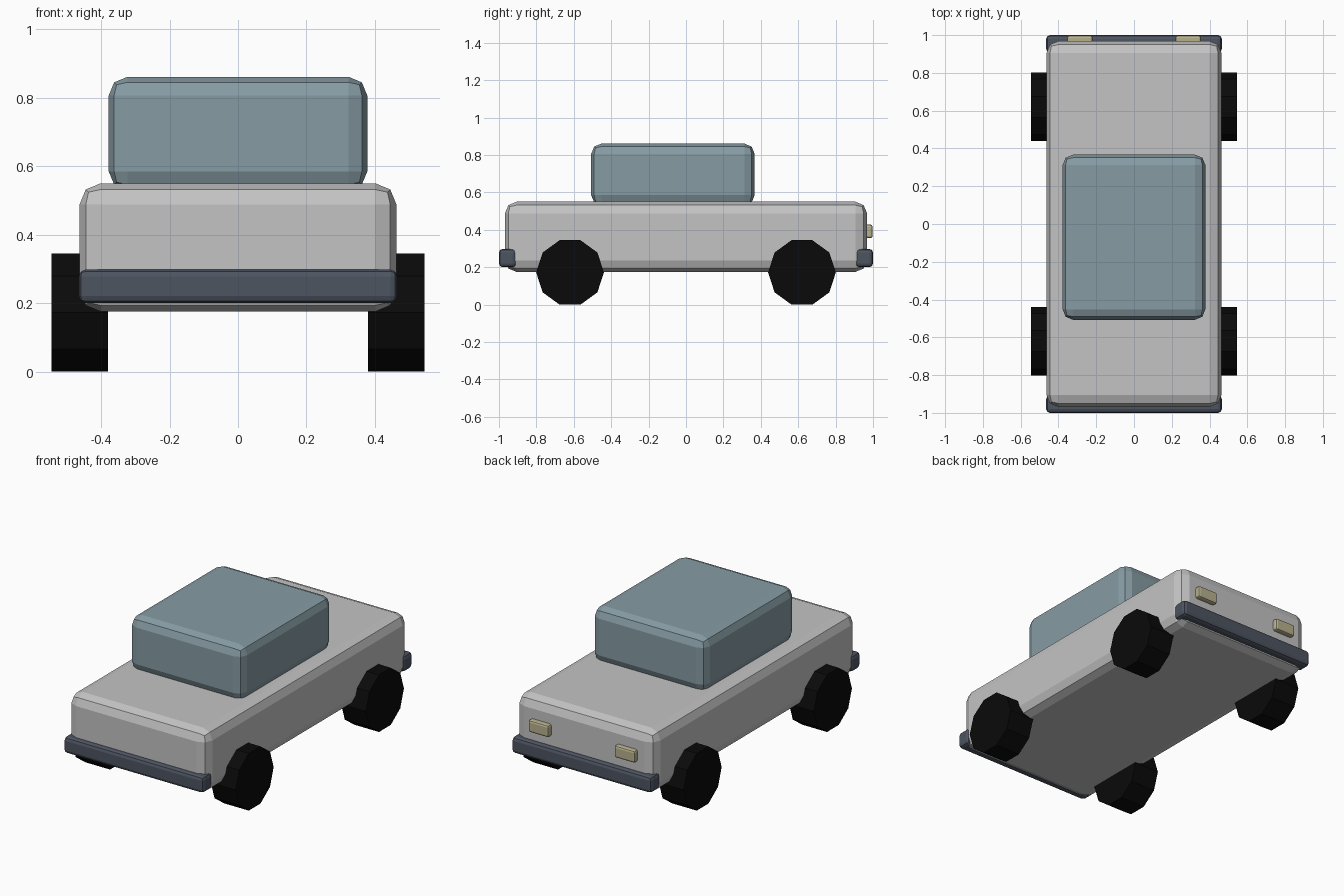
import bpy
import math

if "Cube" in bpy.data.objects:
    bpy.data.objects.remove(bpy.data.objects["Cube"], do_unlink=True)


def material(name, rgb):
    mat = bpy.data.materials.new(name)
    mat.use_nodes = True
    mat.diffuse_color = (*rgb, 1)
    mat.node_tree.nodes["Principled BSDF"].inputs["Base Color"].default_value = (*rgb, 1)
    return mat


paint = material("light_grey_paint", (0.55, 0.55, 0.55))
glass = material("blue_grey_glass", (0.24, 0.33, 0.37))
trim = material("dark_slate_trim", (0.075, 0.09, 0.12))
lamp = material("pale_yellow_lamp", (0.48, 0.44, 0.27))
rubber = material("black_rubber", (0.003, 0.003, 0.003))


def box(name, low, high, bevel, mat):
    """Box between two corners with rounded, flat-shaded edges."""
    centre = [(a + b) / 2 for a, b in zip(low, high)]
    bpy.ops.mesh.primitive_cube_add(size=1, location=centre)
    ob = bpy.context.object
    ob.name = name
    ob.scale = [b - a for a, b in zip(low, high)]
    bpy.ops.object.transform_apply(location=False, rotation=False, scale=True)
    mod = ob.modifiers.new("rounded_edges", 'BEVEL')
    mod.width = bevel
    mod.segments = 2
    ob.data.materials.append(mat)
    return ob


# Body and cabin
box("body", (-0.463, -0.968, 0.175), (0.463, 0.968, 0.55), 0.062, paint)
box("cabin", (-0.378, -0.507, 0.53), (0.378, 0.367, 0.861), 0.055, glass)

# Bumpers
box("front_bumper", (-0.465, -1, 0.2), (0.465, -0.907, 0.298), 0.02, trim)
box("back_bumper", (-0.465, 0.907, 0.2), (0.465, 1, 0.298), 0.02, trim)

for side, sx in (("left", 1), ("right", -1)):
    # Lamps on the +y end
    x = sx * 0.287
    box(side + "_lamp", (x - 0.068, 0.94, 0.355), (x + 0.068, 0.998, 0.428), 0.012, lamp)

    # Ten-sided wheels resting on a flat facet
    for end, sy in (("front", -1), ("back", 1)):
        bpy.ops.mesh.primitive_cylinder_add(
            vertices=10, radius=0.181, depth=0.165,
            location=(sx * 0.4625, sy * 0.62, 0.172),
            rotation=(math.pi / 2, 0, math.pi / 2))
        wheel = bpy.context.object
        wheel.name = f"{end}_{side}_wheel"
        # Turn the facets so that one lies flat on the ground
        bpy.ops.object.transform_apply(location=False, rotation=True, scale=False)
        lowest = min(v.co.z for v in wheel.data.vertices)
        if lowest < -0.175:
            wheel.rotation_euler.x = math.pi / 10
        wheel.data.materials.append(rubber)
